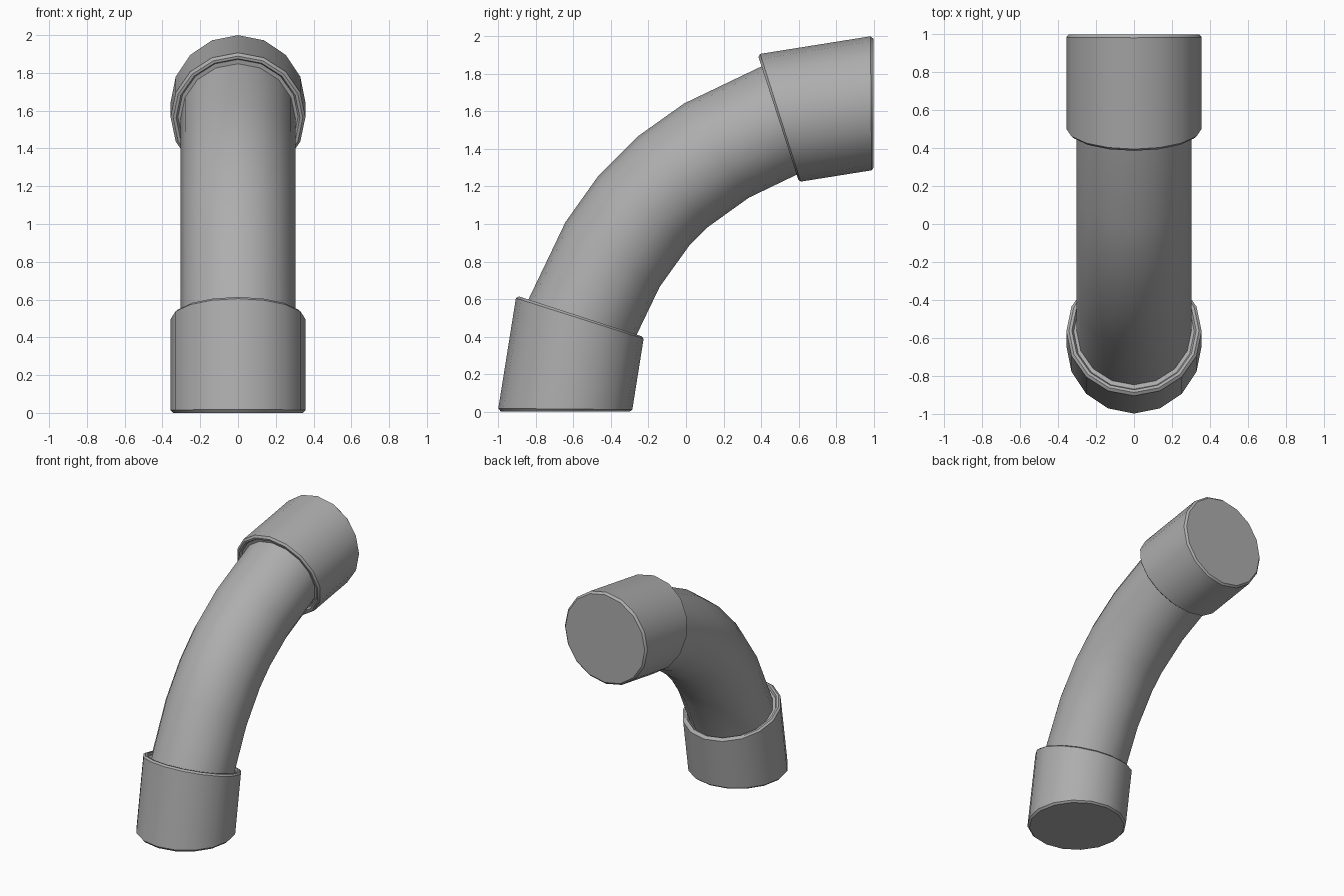
import bpy, bmesh
from math import sin, cos, radians, pi

if "Cube" in bpy.data.objects:
    bpy.data.objects.remove(bpy.data.objects["Cube"])

SIDES = 16
BEND_Y = 1.0      # bend centre lies at y = 1, z = 0

grey = bpy.data.materials.new("dark_grey")
grey.diffuse_color = (0.42, 0.42, 0.42, 1)
grey.use_nodes = True
grey.node_tree.nodes["Principled BSDF"].inputs["Base Color"].default_value = grey.diffuse_color


def swept(name, rings):
    """Loft (outer angle, inner angle, radius, bend radius) rings and cap both ends."""
    bm = bmesh.new()
    loops = []
    for outer, inner, r, bend in rings:
        loop = []
        for i in range(SIDES):
            t = 2 * pi * i / SIDES
            a = radians((outer + inner) / 2 + (outer - inner) / 2 * cos(t))
            d = bend + r * cos(t)
            loop.append(bm.verts.new((r * sin(t), BEND_Y - d * cos(a), d * sin(a))))
        loops.append(loop)
    for lo, hi in zip(loops, loops[1:]):
        for i in range(SIDES):
            j = (i + 1) % SIDES
            bm.faces.new((lo[i], lo[j], hi[j], hi[i]))
    bm.faces.new(loops[0])
    bm.faces.new(loops[-1])
    bmesh.ops.recalc_face_normals(bm, faces=bm.faces)
    me = bpy.data.meshes.new(name)
    bm.to_mesh(me)
    bm.free()
    me.materials.append(grey)
    ob = bpy.data.objects.new(name, me)
    bpy.context.collection.objects.link(ob)
    bpy.ops.object.select_all(action='DESELECT')
    ob.select_set(True)
    bpy.context.view_layer.objects.active = ob
    bpy.ops.object.shade_smooth_by_angle(angle=radians(32))
    return ob


def mirrored(rings):
    """The same rings counted from the other end of the bend."""
    return [(90 - o, 90 - i, r, b) for o, i, r, b in reversed(rings)]


# Curved pipe: half the rings, then their mirror; ends tucked inside the collars
half = [(17, 17, 0.304, 1.635), (31.6, 30.2, 0.304, 1.624), (40.4, 42.2, 0.304, 1.627)]
swept("bent_pipe", half + mirrored(half))

# Straight collars with bevelled rims and a shallow recess around the pipe
collar = [(a, a, r, 1.643) for a, r in
          ((0, 0.343), (0.5, 0.357), (17.6, 0.357), (18.0, 0.343), (18.0, 0.328), (17.4, 0.318))]
swept("lower_collar", collar)
swept("upper_collar", mirrored(collar))
